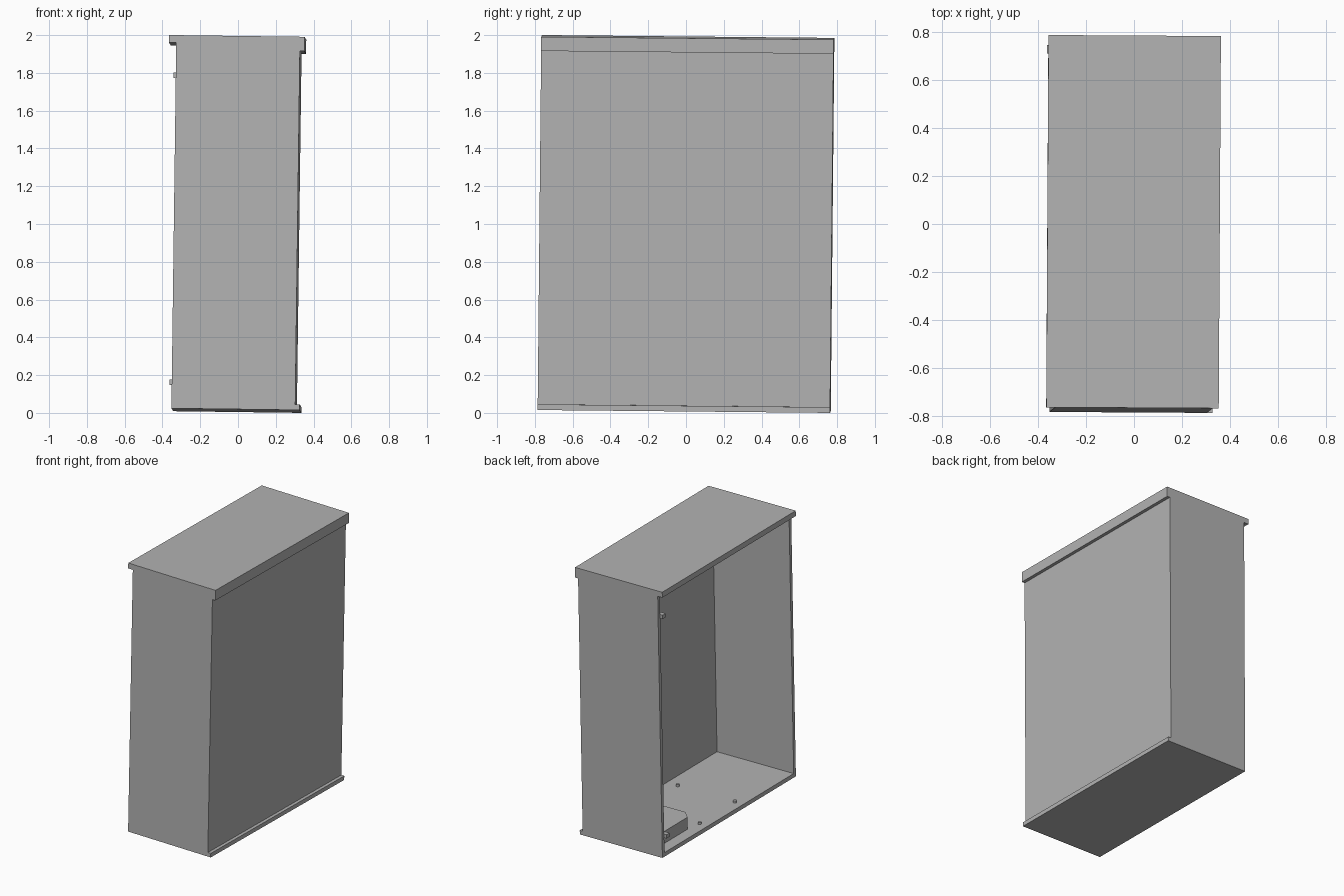
import bpy, bmesh
from mathutils import Matrix, Vector

cube = bpy.data.objects.get("Cube")
if cube:
    bpy.data.objects.remove(cube, do_unlink=True)

grey = bpy.data.materials.new("light_grey")
grey.use_nodes = True
colour = (0.45, 0.45, 0.45, 1)
grey.diffuse_color = colour
grey.node_tree.nodes["Principled BSDF"].inputs["Base Color"].default_value = colour

# The whole cabinet leans very slightly about its middle
middle = Matrix.Translation((0, 0, 1))
lean = (middle @ Matrix.Rotation(-0.006, 4, "Z") @ Matrix.Rotation(0.013, 4, "Y")
        @ Matrix.Rotation(-0.0098, 4, "X") @ middle.inverted())


def finish(name, bm):
    bmesh.ops.recalc_face_normals(bm, faces=bm.faces)
    mesh = bpy.data.meshes.new(name)
    bm.to_mesh(mesh)
    bm.free()
    mesh.materials.append(grey)
    obj = bpy.data.objects.new(name, mesh)
    obj.matrix_world = lean
    bpy.context.collection.objects.link(obj)


def box(name, x, y, z):
    bm = bmesh.new()
    size = (x[1] - x[0], y[1] - y[0], z[1] - z[0])
    centre = Vector((sum(x) / 2, sum(y) / 2, sum(z) / 2))
    bmesh.ops.create_cube(bm, size=1, matrix=Matrix.Translation(centre) @ Matrix.Diagonal((*size, 1)))
    finish(name, bm)


def prism(name, outline, z):
    bm = bmesh.new()
    face = bm.faces.new([bm.verts.new((x, y, z[0])) for x, y in outline])
    top = bmesh.ops.extrude_face_region(bm, geom=[face])["geom"]
    verts = [v for v in top if isinstance(v, bmesh.types.BMVert)]
    bmesh.ops.translate(bm, verts=verts, vec=(0, 0, z[1] - z[0]))
    finish(name, bm)


DEPTH = 0.774
WALL = 0.025
OPEN, SIDE, LEDGE = -0.335, 0.32, 0.344
FLOOR, CEILING = 0.042, 1.948
full = (-DEPTH, DEPTH)

# Shell, open on one long side
box("base_plate", (OPEN, LEDGE), full, (0.012, FLOOR))
box("side_panel", (SIDE - WALL, SIDE), (WALL - DEPTH, DEPTH - WALL), (FLOOR, CEILING))
box("front_panel", (OPEN, SIDE), (-DEPTH, WALL - DEPTH), (FLOOR, CEILING))
box("back_panel", (OPEN, SIDE), (DEPTH - WALL, DEPTH), (FLOOR, CEILING))

# Lid with a deep lip over the closed side
box("lid", (-0.373, LEDGE), full, (CEILING, 1.988))
box("lid_lip", (SIDE, LEDGE), full, (1.913, CEILING))

# Chamfered blocks in the back corners, and the hinge tabs
block = [(-0.19, 0.30), (0.20, 0.30), (0.20, DEPTH - WALL),
         (-0.25, DEPTH - WALL), (-0.25, 0.36)]
for place, z, hinge in (("lower", (FLOOR, 0.13), 0.165), ("upper", (1.86, CEILING), 1.79)):
    prism(place + "_block", block, z)
    box(place + "_hinge_tab", (-0.355, -0.30), (0.715, 0.75), (hinge - 0.014, hinge + 0.014))

# Small floor pegs
for i, (x, y) in enumerate([(0.2, -0.16), (-0.27, -0.16), (0.2, 0.25), (-0.27, 0.25)]):
    bm = bmesh.new()
    bmesh.ops.create_cone(bm, cap_ends=True, segments=12, radius1=0.012, radius2=0.012,
                          depth=0.016, matrix=Matrix.Translation((x, y, FLOOR + 0.008)))
    finish("floor_peg_%d" % (i + 1), bm)
